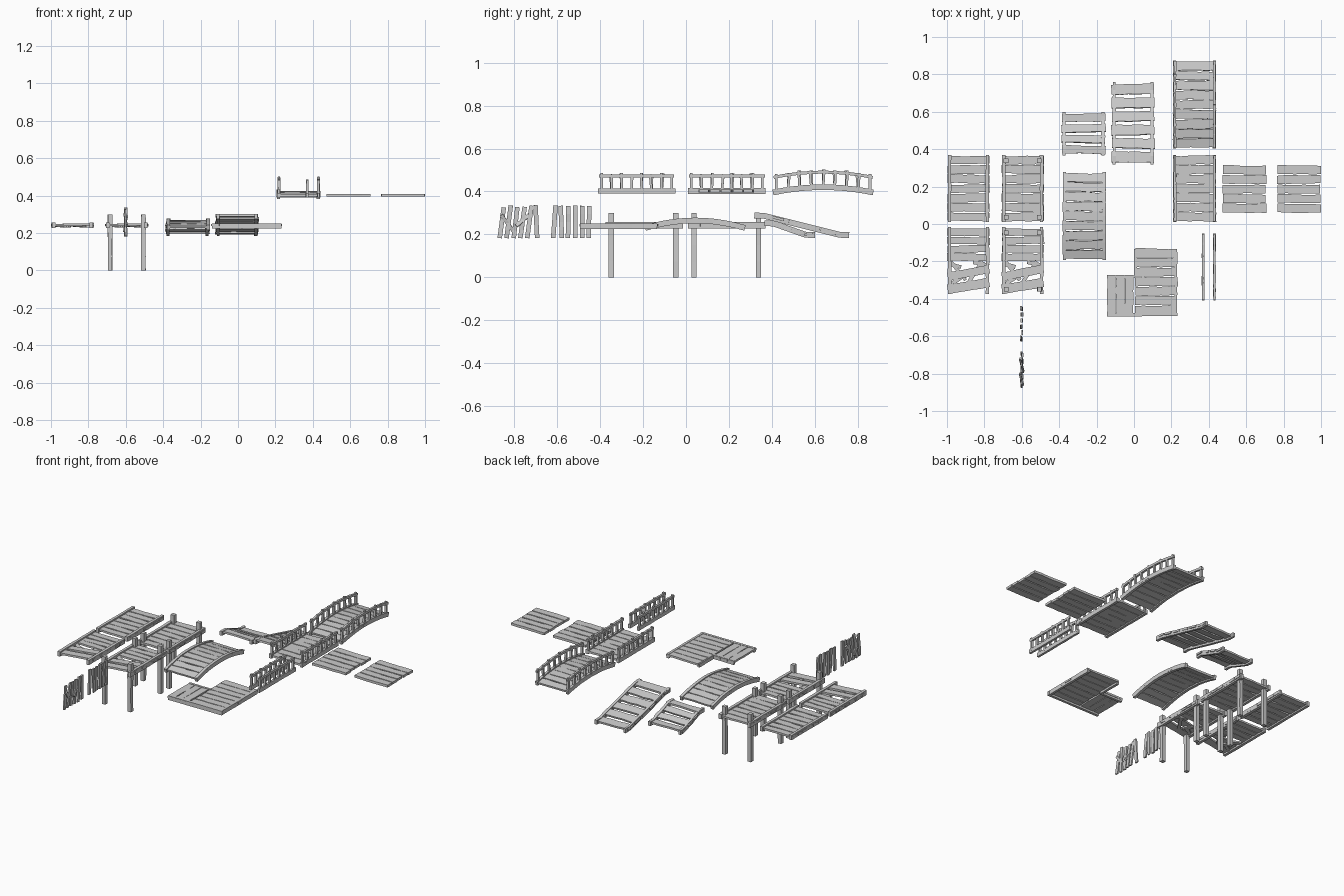
import bpy, bmesh, math, random
from mathutils import Vector

if "Cube" in bpy.data.objects:
    bpy.data.objects.remove(bpy.data.objects["Cube"])

random.seed(7)
J = random.uniform


def bar(bm, pts, w, h, up=(0, 0, 1), jit=0.0015):
    """Rough hewn timber: rectangular section swept along points, edges jittered."""
    pts = [Vector(p) for p in pts]
    up = Vector(up)
    rings = []
    for i, p in enumerate(pts):
        t = (pts[min(i + 1, len(pts) - 1)] - pts[max(i - 1, 0)]).normalized()
        s = t.cross(up).normalized()
        n = s.cross(t)
        a, b = w / 2 + J(-jit, jit), w / 2 + J(-jit, jit)
        rings.append([bm.verts.new(p + s * x + n * y) for x, y in
                      ((-a, -h / 2), (b, -h / 2), (b, h / 2), (-a, h / 2))])
    for r, q in zip(rings, rings[1:]):
        for k in range(4):
            bm.faces.new((r[k], r[(k + 1) % 4], q[(k + 1) % 4], q[k]))
    bm.faces.new(rings[0][::-1])
    bm.faces.new(rings[-1])


def line(a, b, n=5):
    a, b = Vector(a), Vector(b)
    return [a.lerp(b, i / n) for i in range(n + 1)]


def make(name, fill):
    bm = bmesh.new()
    fill(bm)
    bmesh.ops.recalc_face_normals(bm, faces=bm.faces)
    me = bpy.data.meshes.new(name)
    bm.to_mesh(me)
    bm.free()
    bpy.context.collection.objects.link(bpy.data.objects.new(name, me))


def planks(bm, x0, x1, y0, y1, n, z, fill=0.88, th=0.012):
    """Boards along x; z is a height function of y, boards follow its slope."""
    p = (y1 - y0) / n
    for i in range(n):
        y = y0 + (i + .5) * p
        slope = (z(y + .01) - z(y - .01)) / .02
        k = J(-.003, .003)
        bar(bm, line((x0 + J(0, .006), y - k, z(y)), (x1 - J(0, .006), y + k, z(y))),
            p * fill, th, (0, -slope, 1), .0025)


def side_beams(bm, xs, y0, y1, z, n=6, w=.018, h=.03):
    for x in xs:
        ys = [y0 + (y1 - y0) * i / n for i in range(n + 1)]
        bar(bm, [(x, y, z(y)) for y in ys], w, h)


def railing(bm, x, y0, y1, z, n, steps):
    """Top rail and balusters standing on height function z."""
    side_beams(bm, [x], y0, y1, lambda y: z(y) + .07, steps, .013, .014)
    for i in range(n):
        y = y0 + .012 + (y1 - y0 - .024) * i / (n - 1)
        end = i in (0, n - 1)
        lean = 0 if end else J(-.008, .008)
        bar(bm, line((x, y, z(y)), (x, y + lean, z(y) + (.078 if i % 2 else .083)), 2),
            .013, .012, (0, 1, 0), .001)


flat = lambda h: (lambda y: h)


def arch(y0, y1, base, rise):
    return lambda y: base + rise * (1 - ((2 * y - y0 - y1) / (y1 - y0)) ** 2)


def ramp(y0, y1, top, bottom):
    def f(y):
        t = min(max((y - y0 - .04) / (y1 - y0 - .08), 0), 1)
        return top + (bottom - top) * t
    return f


# Four pier decks: whole and broken, plain and on posts
def pier(x0, broken, posts):
    def fill(bm):
        x1 = x0 + .23
        y0, y1 = (-.375, -.015) if broken else (.01, .37)
        z = flat(.242)
        side_beams(bm, (x0 + .014, x1 - .014), y0, y1, z)
        if broken:
            planks(bm, x0, x1, -.2, -.022, 4, z)
            for a, b, w in ((-.282, -.24, .045), (-.35, -.312, .05)):
                bar(bm, line((x0 + .004, a, .243), (x1 - .004, b, .246)), w, .012)
            # splintered boards
            for ax, ay, bx, by in ((.01, -.212, .075, -.23), (.02, -.2, .10, -.30),
                                   (.11, -.32, .19, -.20), (.14, -.205, .225, -.222),
                                   (.01, -.33, .10, -.27)):
                bar(bm, line((x0 + ax, ay, .24), (x0 + bx, by, .234), 3), .02, .01)
        else:
            planks(bm, x0, x1, y0 + .003, y1 - .003, 7, z)
        if posts:
            for x in (x0 + .026, x1 - .026):
                for y in (y0 + .027, y1 - .033):
                    bar(bm, line((x, y, 0), (x, y, .3), 4), .024, .024, (0, 1, 0), .001)
    return fill


make("deck", pier(-1, False, False))
make("deck_on_posts", pier(-.71, False, True))
make("broken_deck", pier(-1, True, False))
make("broken_deck_on_posts", pier(-.71, True, True))


# Upright slat barriers
def barrier(y0, y1, tilt, braces):
    def fill(bm):
        n = 6
        for i in range(n):
            y = y0 + .012 + (y1 - y0 - .024) * i / (n - 1)
            d = J(-tilt, tilt)
            bar(bm, line((-.6 + J(-.004, .004), y - d, .183), (-.6 + J(-.006, .006), y + d, .337 - J(0, .012)), 4),
                .009, .021, (0, 1, 0))
        for a, za, b, zb in braces:
            bar(bm, line((-.592, a, za), (-.61, b, zb), 3), .009, .016, (0, 1, 0))
    return fill


make("slat_barrier", barrier(-.625, -.44, .006, ()))
make("broken_slat_barrier", barrier(-.87, -.685, .011,
     ((-.86, .29, -.80, .21), (-.79, .24, -.72, .30))))


# Low arched bridge
def low_arch(bm):
    z = arch(-.19, .275, .23, .035)
    planks(bm, -.382, -.15, -.188, .272, 9, z, .92)
    side_beams(bm, (-.372, -.16), -.19, .275, z, 10, .018, .026)


make("arched_bridge", low_arch)


# Two stepped ramps
def ramp_part(x0, x1, y0, y1, top, n):
    def fill(bm):
        z = ramp(y0, y1, top, .197)
        side_beams(bm, (x0 + .016, x1 - .016), y0, y1, z, 10, .016, .027)
        planks(bm, x0, x1, y0 + .004, y1 - .004, n, lambda y: z(y) + .004, .76)
    return fill


make("short_ramp", ramp_part(-.39, -.15, .365, .6, .252, 4))
make("long_ramp", ramp_part(-.122, .112, .318, .76, .288, 6))


# L-shaped corner deck
def corner(bm):
    z = flat(.243)
    planks(bm, .003, .235, -.485, -.13, 7, z, .92)
    for i in range(3):
        x = -.121 + .047 * i
        bar(bm, line((x, -.495, .243), (x, -.272, .243)), .044, .012, jit=.0025)
    side_beams(bm, (.223,), -.49, -.135, flat(.238), 6, .016, .026)
    side_beams(bm, (.008,), -.28, -.135, flat(.236), 4, .016, .022)
    for a, b, y in ((-.14, .232, -.485), (-.14, .01, -.282)):
        bar(bm, line((a, y, .238), (b, y, .238)), .016, .026)


make("corner_deck", corner)


# Loose pair of railings
def loose(bm):
    for x in (.37, .43):
        side_beams(bm, (x,), -.41, -.05, flat(.402), 6, .014, .024)
        railing(bm, x, -.405, -.055, flat(.402), 8, 6)


make("loose_railings", loose)


# Railed flat deck and railed arched bridge
def railed(y0, y1, n, z, balusters, steps):
    def fill(bm):
        planks(bm, .208, .44, y0 + .003, y1 - .003, n, z, .92)
        side_beams(bm, (.217, .43), y0, y1, z, steps, .017, .026)
        for x in (.219, .43):
            railing(bm, x, y0 + .003, y1 - .003, z, balusters, steps)
    return fill


make("railed_deck", railed(.01, .37, 7, flat(.402), 8, 6))
make("railed_arched_bridge", railed(.405, .872, 9, arch(.405, .872, .395, .025), 9, 10))

# Plain plank panels
for name, x in (("plank_panel_inner", .472), ("plank_panel_outer", .763)):
    make(name, lambda bm: planks(bm, x, x + .237, .058, .315, 5, flat(.402), .9, .015))
